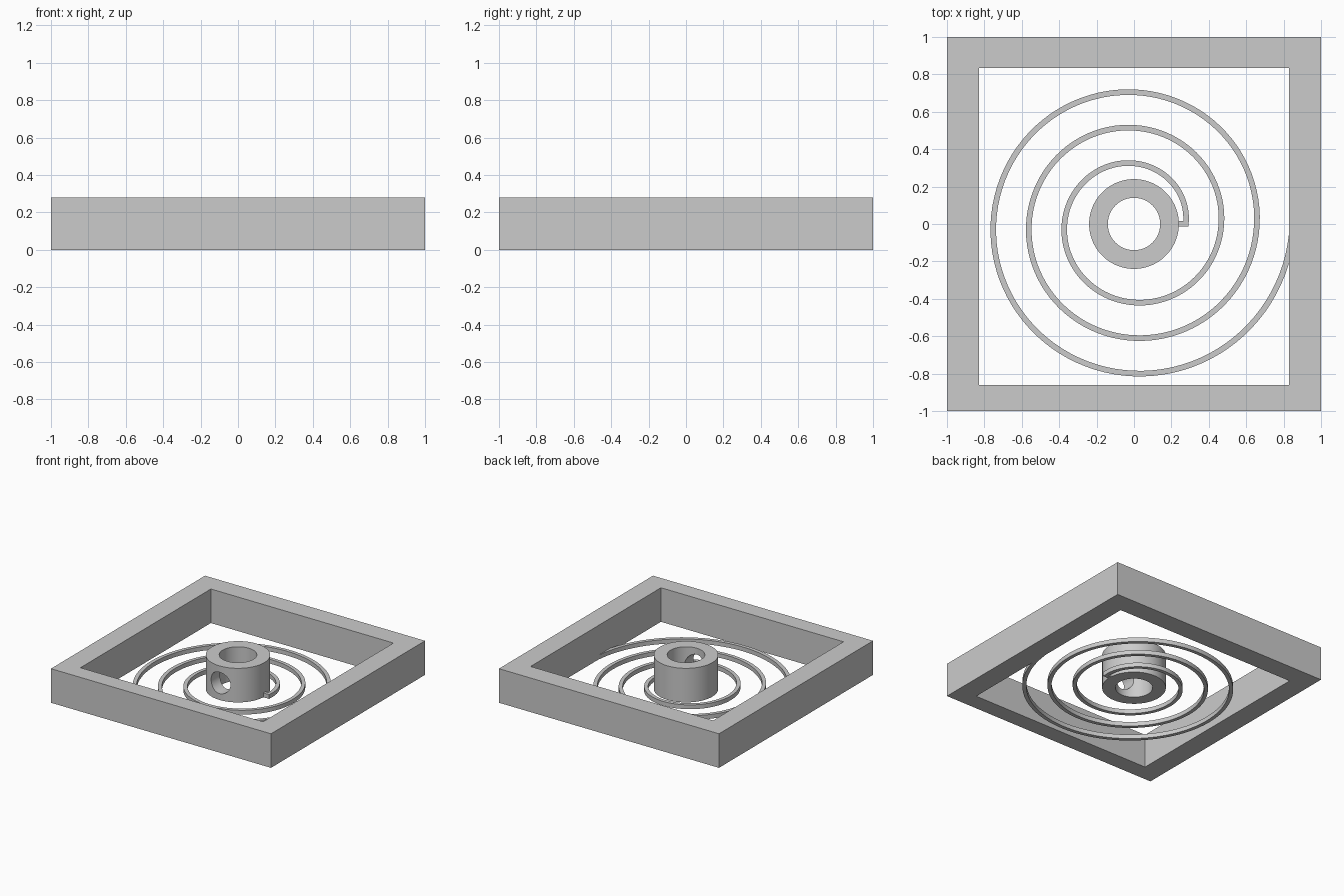
import bpy
import bmesh
import math

old = bpy.data.objects.get("Cube")
if old:
    bpy.data.objects.remove(old, do_unlink=True)

HEIGHT = 0.28
RIBBON_HEIGHT = 0.035

# Single grey finish
grey = bpy.data.materials.new("plain grey")
grey.use_nodes = True
colour = (0.6, 0.6, 0.6, 1)
grey.diffuse_color = colour
grey.node_tree.nodes["Principled BSDF"].inputs["Base Color"].default_value = colour


def finish(obj, name):
    obj.name = name
    obj.data.materials.clear()
    obj.data.materials.append(grey)
    return obj


def box(name, x0, x1, y0, y1, z0, z1):
    bpy.ops.mesh.primitive_cube_add(
        size=1, location=((x0 + x1) / 2, (y0 + y1) / 2, (z0 + z1) / 2))
    obj = bpy.context.object
    obj.scale = (x1 - x0, y1 - y0, z1 - z0)
    return finish(obj, name)


def cylinder(name, radius, depth, location, rotation=(0, 0, 0)):
    bpy.ops.mesh.primitive_cylinder_add(
        vertices=96, radius=radius, depth=depth, location=location, rotation=rotation)
    return finish(bpy.context.object, name)


def cut(obj, cutter):
    mod = obj.modifiers.new("cut", 'BOOLEAN')
    mod.operation = 'DIFFERENCE'
    mod.solver = 'EXACT'
    mod.object = cutter
    select(obj)
    bpy.ops.object.modifier_apply(modifier=mod.name)
    bpy.data.objects.remove(cutter, do_unlink=True)


def select(obj):
    bpy.ops.object.select_all(action='DESELECT')
    obj.select_set(True)
    bpy.context.view_layer.objects.active = obj


def smooth(obj):
    select(obj)
    bpy.ops.object.shade_smooth_by_angle(angle=math.radians(30))


# Square frame with a slightly off-centre opening
frame = box("frame", -1, 1, -1, 1, 0, HEIGHT)
cut(frame, box("frame_opening", -0.83, 0.83, -0.86, 0.833, -0.1, HEIGHT + 0.1))

# Central hub with a vertical bore and a round hole in its front wall
hub = cylinder("hub", 0.24, HEIGHT, (0, 0, HEIGHT / 2))
cut(hub, cylinder("hub_bore", 0.14, HEIGHT * 2, (0, 0, HEIGHT / 2)))
cut(hub, cylinder("hub_side_hole", 0.088, 0.3, (0, -0.15, HEIGHT / 2),
                  (math.pi / 2, 0, 0)))
smooth(hub)


# Flat spiral spring, three turns from the hub to the frame
def spiral_spring(start, pitch, turns, width, height, steps):
    bm = bmesh.new()
    rings = []
    for i in range(steps * turns + 1):
        t = i / steps
        angle = t * math.tau
        middle = start + pitch * t
        inner, outer = middle - width / 2, middle + width / 2
        section = ((inner, 0), (outer, 0), (outer, height), (inner, height))
        rings.append([bm.verts.new((r * math.cos(angle), r * math.sin(angle), z))
                      for r, z in section])
    for a, b in zip(rings, rings[1:]):
        for k in range(4):
            n = (k + 1) % 4
            bm.faces.new((a[k], a[n], b[n], b[k]))
    bm.faces.new(rings[0])
    bm.faces.new(rings[-1])
    bmesh.ops.recalc_face_normals(bm, faces=bm.faces)
    mesh = bpy.data.meshes.new("spiral_spring")
    bm.to_mesh(mesh)
    bm.free()
    obj = bpy.data.objects.new("spiral_spring", mesh)
    bpy.context.collection.objects.link(obj)
    return finish(obj, "spiral_spring")


spring = spiral_spring(0.277, 0.19, 3, 0.03, RIBBON_HEIGHT, 96)
smooth(spring)

# Small tab joining the spring to the hub
box("spring_tab", 0.23, 0.292, -0.013, 0.015, 0, RIBBON_HEIGHT)
